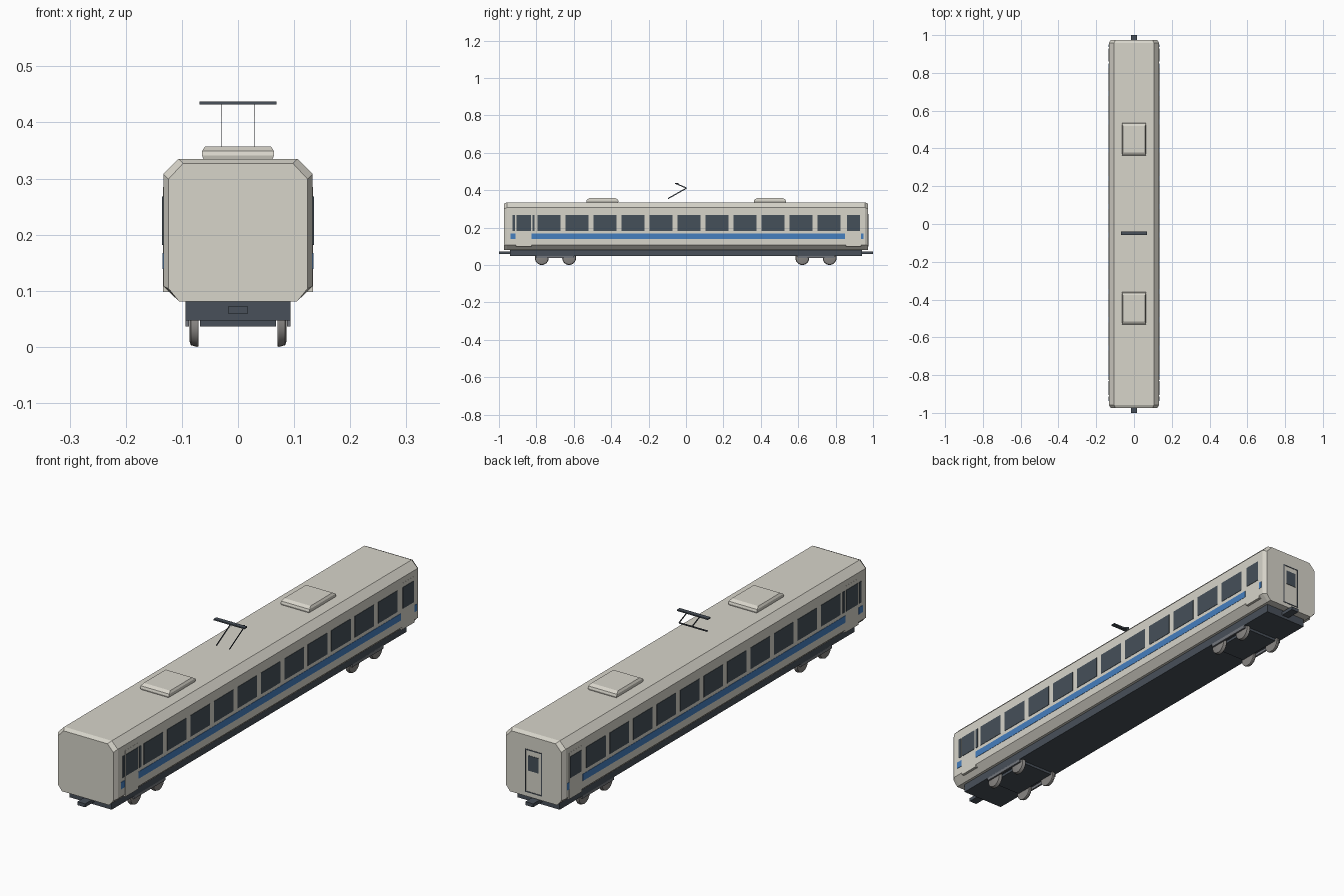
import bpy
import bmesh
import math
from mathutils import Vector

cube = bpy.data.objects.get("Cube")
if cube:
    bpy.data.objects.remove(cube, do_unlink=True)


def material(name, colour):
    mat = bpy.data.materials.new(name)
    mat.use_nodes = True
    mat.diffuse_color = (*colour, 1)
    node = mat.node_tree.nodes["Principled BSDF"]
    node.inputs["Base Color"].default_value = (*colour, 1)
    node.inputs["Roughness"].default_value = 0.7
    return mat


BODY = material("warm white paint", (0.68, 0.66, 0.59))
DARK = material("dark slate metal", (0.065, 0.08, 0.10))
GLASS = material("dark window glass", (0.06, 0.08, 0.10))
BLUE = material("blue stripe paint", (0.06, 0.21, 0.52))
STEEL = material("wheel steel", (0.25, 0.24, 0.23))
FRAME = material("grey bogie frame", (0.17, 0.18, 0.20))


def finish(name, bm, mat):
    bmesh.ops.recalc_face_normals(bm, faces=bm.faces)
    mesh = bpy.data.meshes.new(name)
    bm.to_mesh(mesh)
    bm.free()
    mesh.materials.append(mat)
    obj = bpy.data.objects.new(name, mesh)
    bpy.context.collection.objects.link(obj)
    return obj


def loft(name, rings, mat):
    """Skin a list of equal-sized rings and cap both ends."""
    bm = bmesh.new()
    loops = [[bm.verts.new(p) for p in ring] for ring in rings]
    for a, b in zip(loops, loops[1:]):
        for i in range(len(a)):
            j = (i + 1) % len(a)
            bm.faces.new((a[i], a[j], b[j], b[i]))
    bm.faces.new(loops[0])
    bm.faces.new(loops[-1])
    return finish(name, bm, mat)


def box(name, xs, ys, zs, mat):
    rings = [[(xs[0], ys[0], z), (xs[1], ys[0], z), (xs[1], ys[1], z), (xs[0], ys[1], z)] for z in zs]
    return loft(name, rings, mat)


def both_sides(name, x_in, x_out, ys, zs, mat):
    for side, s in (("left", 1), ("right", -1)):
        box(f"{name}_{side}", (s * x_in, s * x_out), ys, zs, mat)


# Car body: chamfered octagonal section with bevelled ends
def section(half, y):
    points = half + [(-x, z) for x, z in reversed(half)]
    return [(x, y, z) for x, z in points]


full = [(0.105, 0.081), (0.133, 0.108), (0.133, 0.308), (0.106, 0.335)]
end = [(0.105, 0.081), (0.124, 0.104), (0.124, 0.299), (0.098, 0.327)]
loft("car_body", [section(end, -0.973), section(full, -0.957),
                  section(full, 0.957), section(end, 0.973)], BODY)

# Underframe and couplers
box("underframe", (-0.094, 0.094), (-0.94, 0.94), (0.047, 0.082), DARK)
for name, s in (("front", -1), ("rear", 1)):
    box(f"{name}_coupler", (-0.017, 0.017), (s * 0.93, s), (0.059, 0.073), DARK)

# Side doors, which reach down over the lower chamfer
for name, ys in (("front", (-0.91, -0.825)), ("rear", (0.855, 0.935))):
    both_sides(f"{name}_door", 0.115, 0.1335, ys, (0.098, 0.285), BODY)

# Side windows
window_z = (0.182, 0.268)
for i in range(11):
    y = -0.793 + i * 0.1497
    both_sides(f"window_{i + 1}", 0.13, 0.1345, (y, y + 0.123), window_z, GLASS)
for name, ys in (("front_slit", (-0.928, -0.914)), ("front_door", (-0.906, -0.83)),
                 ("vestibule_slit", (-0.822, -0.81)), ("rear_door", (0.86, 0.93))):
    both_sides(f"{name}_window", 0.13, 0.135, ys, window_z, GLASS)

# Blue waist stripe, broken at the doors
for name, ys in (("main", (-0.825, 0.85)), ("front", (-0.938, -0.912)), ("rear", (0.936, 0.95))):
    both_sides(f"{name}_stripe", 0.13, 0.1342, ys, (0.139, 0.167), BLUE)

# Rear gangway door: thin dark outline and a window
plate_y = (0.97, 0.9745)
both_sides("gangway_door_edge", 0.034, 0.038, plate_y, (0.098, 0.272), DARK)
for name, z in (("sill", 0.098), ("head", 0.268)):
    box(f"gangway_door_{name}", (-0.038, 0.038), plate_y, (z, z + 0.004), DARK)
box("gangway_door_window", (-0.023, 0.023), plate_y, (0.187, 0.248), GLASS)


# Roof units with sloping edges
def rectangle(hx, y, hy, z):
    return [(-hx, y - hy, z), (hx, y - hy, z), (hx, y + hy, z), (-hx, y + hy, z)]


for name, y in (("front", -0.447), ("rear", 0.449)):
    loft(f"{name}_roof_unit", [rectangle(0.061, y, 0.084, 0.333), rectangle(0.064, y, 0.086, 0.341),
                               rectangle(0.064, y, 0.083, 0.349), rectangle(0.059, y, 0.07, 0.357)], BODY)


# Pantograph: two pairs of thin bent arms and a contact bar
def arm(name, x, a, b, mat):
    a, b = Vector((x, *a)), Vector((x, *b))
    along = (b - a).normalized()
    side = Vector((0, -along.z, along.y)) * 0.003
    rings = []
    for dx in (-0.0006, 0.0006):
        d = Vector((dx, 0, 0))
        rings.append([a - side + d, b - side + d, b + side + d, a + side + d])
    loft(name, rings, mat)


foot, knee, tip = (-0.096, 0.355), (0.003, 0.411), (-0.053, 0.435)
for name, x in (("left", 0.029), ("right", -0.029)):
    arm(f"pantograph_lower_arm_{name}", x, foot, knee, DARK)
    arm(f"pantograph_upper_arm_{name}", x, knee, tip, DARK)
box("pantograph_contact_bar", (-0.069, 0.069), (-0.058, -0.04), (0.432, 0.437), DARK)


# Wheels: slightly tapered discs on the x axis
def wheel(name, side, y):
    rings = []
    for x, r in ((0.070, 0.036), (0.073, 0.037), (0.084, 0.034), (0.086, 0.028)):
        rings.append([(side * x, y + r * math.cos(t), 0.037 + r * math.sin(t))
                      for t in (math.tau * k / 24 for k in range(24))])
    obj = loft(name, rings, STEEL)
    bpy.ops.object.select_all(action="DESELECT")
    obj.select_set(True)
    bpy.context.view_layer.objects.active = obj
    bpy.ops.object.shade_smooth_by_angle(angle=math.radians(25))


# Bogies
for name, y in (("front", -0.698), ("rear", 0.695)):
    box(f"{name}_bogie", (-0.068, 0.068), (y - 0.1, y + 0.1), (0.036, 0.05), DARK)
    both_sides(f"{name}_bogie_side_frame", 0.087, 0.094, (y - 0.1, y + 0.1), (0.036, 0.05), FRAME)
    for side, s in (("left", 1), ("right", -1)):
        for axle, dy in (("leading", -0.073), ("trailing", 0.073)):
            wheel(f"{name}_{axle}_wheel_{side}", s, y + dy)
